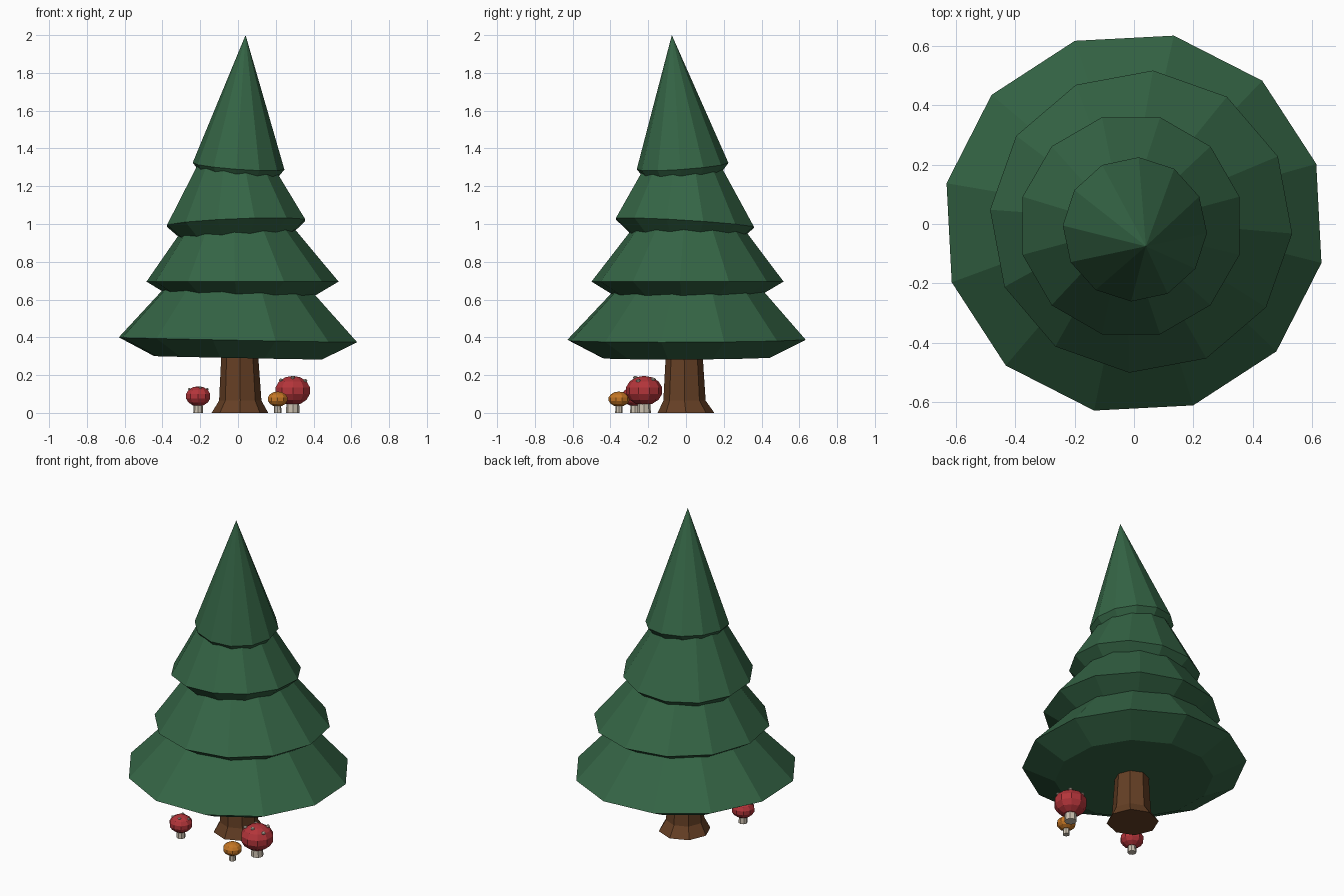
import bpy, bmesh
from math import sin, cos, radians, pi
from mathutils import Vector, Matrix

if "Cube" in bpy.data.objects:
    bpy.data.objects.remove(bpy.data.objects["Cube"])


def material(name, rgb):
    m = bpy.data.materials.new(name)
    m.diffuse_color = (*rgb, 1)
    m.use_nodes = True
    m.node_tree.nodes["Principled BSDF"].inputs["Base Color"].default_value = m.diffuse_color
    return m


GREEN = material("needles", (0.035, 0.13, 0.06))
BROWN = material("bark", (0.13, 0.05, 0.018))
RED = material("red_cap", (0.45, 0.035, 0.042))
ORANGE = material("orange_cap", (0.55, 0.18, 0.018))
CREAM = material("stem_cream", (0.6, 0.53, 0.43))


def finish(name, bm, mat):
    bmesh.ops.recalc_face_normals(bm, faces=bm.faces)
    me = bpy.data.meshes.new(name)
    bm.to_mesh(me)
    bm.free()
    me.materials.append(mat)
    ob = bpy.data.objects.new(name, me)
    bpy.context.collection.objects.link(ob)
    return ob


def loft(name, rings, sides, offset, mat, tilt=(0, 0), tip=None):
    """Stack of polygon rings (x, y, z, radius), closed by caps or a tip point."""
    bm = bmesh.new()
    loops = []
    for x, y, z, r in rings:
        loop = []
        for i in range(sides):
            a = radians(offset) + 2 * pi * i / sides
            px, py = x + r * cos(a), y + r * sin(a)
            loop.append(bm.verts.new((px, py, z + tilt[0] * px + tilt[1] * py)))
        loops.append(loop)
    for lo, hi in zip(loops, loops[1:]):
        for i in range(sides):
            j = (i + 1) % sides
            bm.faces.new((lo[i], lo[j], hi[j], hi[i]))
    bm.faces.new(loops[0])
    if tip:
        t = bm.verts.new(tip)
        for i in range(sides):
            bm.faces.new((loops[-1][i], loops[-1][(i + 1) % sides], t))
    else:
        bm.faces.new(loops[-1])
    return finish(name, bm, mat)


# Trunk with flared foot
loft("trunk", [(0.01, 0, 0, 0.15), (0.012, -0.008, 0.065, 0.112),
               (0.008, -0.01, 0.4, 0.092)], 8, 0, BROWN)

# Foliage tiers: underside ring, rim, then narrowing upwards
loft("tier_1", [(0, 0, 0.292, 0.455), (0, 0.003, 0.387, 0.645),
                (0, 0.018, 0.78, 0.28)], 12, 18, GREEN, (-0.02, 0.004))
loft("tier_2", [(0.022, 0.005, 0.605, 0.36), (0.024, 0.008, 0.695, 0.51),
                (-0.005, 0.012, 1.1, 0.2)], 12, -4.5, GREEN)
loft("tier_3", [(-0.01, -0.005, 0.905, 0.265), (-0.01, -0.006, 1.005, 0.378),
                (-0.025, -0.01, 1.44, 0.13)], 12, 15, GREEN, (0.041, -0.062))
loft("tier_4", [(0.003, -0.018, 1.215, 0.17), (0.003, -0.018, 1.308, 0.243)],
     12, -3, GREEN, (-0.072, 0.073), tip=(0.04, -0.075, 2.0))


def ball(name, centre, scale, seg, rings, mat):
    bm = bmesh.new()
    bmesh.ops.create_uvsphere(bm, u_segments=seg, v_segments=rings, radius=1)
    bmesh.ops.transform(bm, matrix=Matrix.Translation(centre) @ Matrix.Diagonal((*scale, 1)),
                        verts=bm.verts)
    return finish(name, bm, mat)


def mushroom(name, x, y, r, zc, h, stem_r, mat, spots):
    loft(name + "_stem", [(x, y, 0, stem_r), (x, y, zc, stem_r * 0.85)], 8, 0, CREAM)
    ball(name + "_cap", (x, y, zc), (r, r, h), 10, 7, mat)
    # Pale spots: (azimuth, elevation) on the cap
    for n, (az, el) in enumerate(spots):
        a, e = radians(az), radians(el)
        p = Vector((x + r * cos(e) * cos(a), y + r * cos(e) * sin(a), zc + h * sin(e))) 
        s = r * 0.13
        ball(f"{name}_spot_{n + 1}", p, (s, s, s * 0.7), 6, 4, CREAM)


# Mushrooms at the foot of the tree
mushroom("big_mushroom", 0.29, -0.222, 0.098, 0.118, 0.078, 0.036, RED,
         [(270, 62), (205, 45), (335, 42), (130, 45), (50, 50)])
mushroom("small_mushroom", -0.211, -0.27, 0.069, 0.088, 0.053, 0.026, RED,
         [(290, 60), (200, 45), (10, 45), (110, 50)])
mushroom("orange_mushroom", 0.21, -0.355, 0.056, 0.073, 0.04, 0.02, ORANGE, [])
